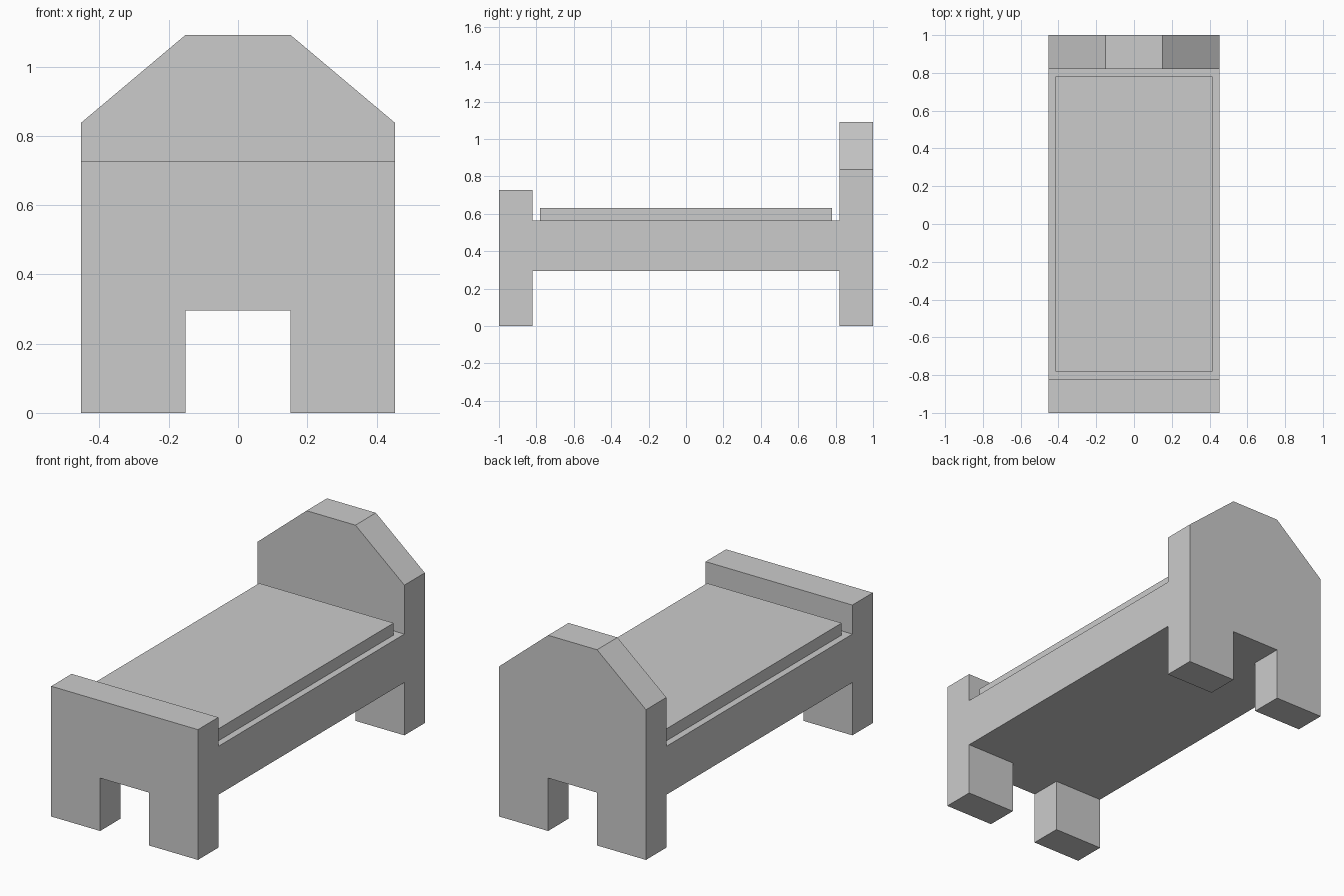
import bpy, bmesh

if "Cube" in bpy.data.objects:
    bpy.data.objects.remove(bpy.data.objects["Cube"])

W = 0.453       # half width
LEG = 0.151     # half width of the gap between legs
RAIL = 0.295    # underside height
END = 0.82      # inner face of the end boards


def extrude_profile(name, half, y0, y1):
    """Mirror a half profile (x, z) about x = 0 and extrude it along y."""
    pts = half + [(-x, z) for x, z in reversed(half)]
    bm = bmesh.new()
    face = bm.faces.new([bm.verts.new((x, y0, z)) for x, z in pts])
    ext = bmesh.ops.extrude_face_region(bm, geom=[face])
    verts = [v for v in ext["geom"] if isinstance(v, bmesh.types.BMVert)]
    bmesh.ops.translate(bm, verts=verts, vec=(0, y1 - y0, 0))
    bmesh.ops.recalc_face_normals(bm, faces=bm.faces)
    mesh = bpy.data.meshes.new(name)
    bm.to_mesh(mesh)
    bm.free()
    obj = bpy.data.objects.new(name, mesh)
    bpy.context.collection.objects.link(obj)
    return obj


# Shared leg outline, from the gap out to the side
legs = [(LEG, RAIL), (LEG, 0), (W, 0)]

# End boards with their legs
extrude_profile("headboard", legs + [(W, 0.838), (LEG, 1.092)], END, 1.0)
extrude_profile("footboard", legs + [(W, 0.727)], -1.0, -END)

# Bed frame and mattress
extrude_profile("bed_frame", [(W, RAIL), (W, 0.565)], -END, END)
extrude_profile("mattress", [(0.415, 0.565), (0.415, 0.632)], -0.78, 0.78)
